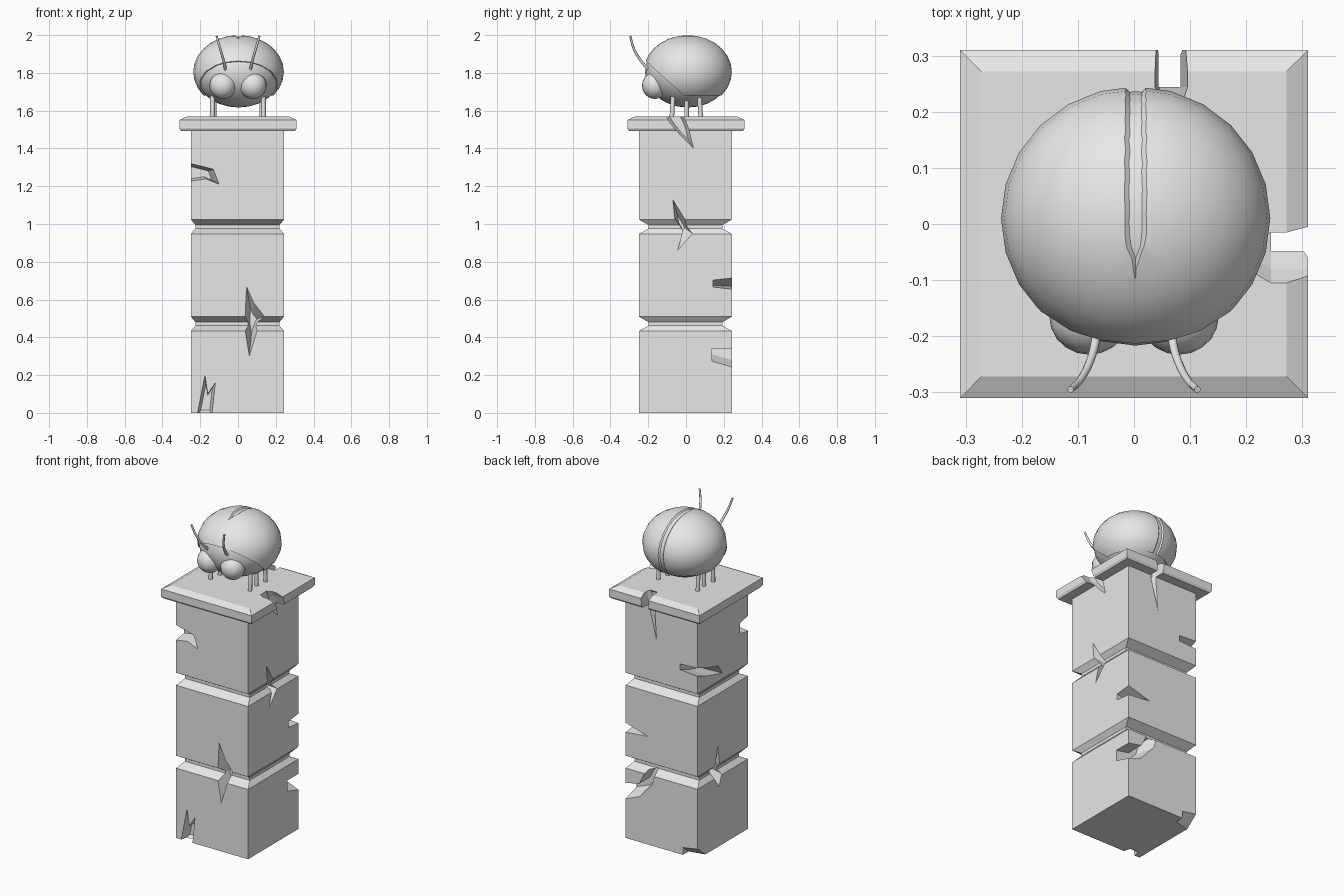
import bpy, bmesh
from math import sin, cos, pi, radians
from mathutils import Vector, Matrix

default = bpy.data.objects.get("Cube")
if default:
    bpy.data.objects.remove(default, do_unlink=True)

# One plain stone grey for everything
grey = bpy.data.materials.new("stone_grey")
grey.use_nodes = True
grey.diffuse_color = (0.8, 0.8, 0.8, 1)
grey.node_tree.nodes["Principled BSDF"].inputs["Base Color"].default_value = (0.8, 0.8, 0.8, 1)


def activate(obj):
    bpy.ops.object.select_all(action='DESELECT')
    obj.select_set(True)
    bpy.context.view_layer.objects.active = obj


def make_object(name, bm, smooth=None):
    bmesh.ops.recalc_face_normals(bm, faces=bm.faces[:])
    mesh = bpy.data.meshes.new(name)
    bm.to_mesh(mesh)
    bm.free()
    mesh.materials.append(grey)
    obj = bpy.data.objects.new(name, mesh)
    bpy.context.collection.objects.link(obj)
    if smooth:
        activate(obj)
        bpy.ops.object.shade_smooth_by_angle(angle=radians(smooth))
    return obj


def loft(bm, rings):
    """Skin a list of equal-length point rings and cap both ends."""
    loops = [[bm.verts.new(p) for p in ring] for ring in rings]
    for a, b in zip(loops, loops[1:]):
        for i in range(len(a)):
            j = (i + 1) % len(a)
            bm.faces.new((a[i], a[j], b[j], b[i]))
    bm.faces.new(loops[0][::-1])
    bm.faces.new(loops[-1])


def square_ring(z, hx, hy, c):
    return [(c - hx, c - hy, z), (c + hx, c - hy, z), (c + hx, c + hy, z), (c - hx, c + hy, z)]


def subtract(obj, cutter):
    cutter.hide_render = True
    activate(obj)
    mod = obj.modifiers.new("cut", 'BOOLEAN')
    mod.operation = 'DIFFERENCE'
    mod.solver = 'EXACT'
    mod.object = cutter
    bpy.ops.object.modifier_apply(modifier=mod.name)


# Square column with two grooves
HALF = 0.247
profile = [(0, HALF, HALF)]
for top in (0.51, 1.024):
    profile += [(top - 0.077, HALF, HALF), (top - 0.048, 0.222, 0.195),
                (top - 0.03, 0.222, 0.195), (top, HALF, HALF)]
profile.append((1.5, HALF, HALF))
bm = bmesh.new()
loft(bm, [square_ring(*p, -0.003) for p in profile])
column = make_object("column", bm)

# Chamfered cap slab
bm = bmesh.new()
loft(bm, [square_ring(z, h, h, 0) for z, h in
          ((1.492, 0.302), (1.505, 0.31), (1.55, 0.31), (1.57, 0.272))])
cap = make_object("cap", bm)

# Chipped cracks: wedges narrowing into each face
FACES = {
    "front": lambda u, v, d: (u, d - 0.25, v),
    "back": lambda u, v, d: (u, 0.244 - d, v),
    "right": lambda u, v, d: (0.244 - d, u, v),
    "left": lambda u, v, d: (d - 0.25, u, v),
}


def crack(bm, face, points, depth, outside=0.012, shrink=0.35):
    cu = sum(p[0] for p in points) / len(points)
    cv = sum(p[1] for p in points) / len(points)
    put = FACES[face]
    loft(bm, [[put(u, v, -outside) for u, v in points],
              [put(u, v, 0) for u, v in points],
              [put(cu + (u - cu) * shrink, cv + (v - cv) * shrink, depth) for u, v in points]])


bm = bmesh.new()
crack(bm, "front", [(-.29, 1.33), (-.21, 1.31), (-.13, 1.29), (-.1, 1.21), (-.17, 1.24), (-.29, 1.22)], .08, shrink=.6)
crack(bm, "front", [(.045, .67), (.085, .58), (.14, .51), (.1, .43), (.06, .3), (.035, .45)], .08)
crack(bm, "front", [(-.22, -.03), (-.175, .2), (-.16, .1), (-.12, .16), (-.14, -.03)], .06, shrink=.6)
crack(bm, "right", [(-.07, 1.13), (-.015, 1.04), (.035, .95), (-.045, .86), (-.015, .96), (-.06, 1.03)], .08)
crack(bm, "right", [(-.13, 1.61), (-.03, 1.6), (0, 1.54), (.015, 1.5), (.04, 1.4), (-.03, 1.47), (-.08, 1.53)],
      .03, outside=.08, shrink=.6)
crack(bm, "back", [(.035, 1.6), (.1, 1.6), (.085, 1.5), (.03, 1.28), (.045, 1.48)], .03, outside=.08, shrink=.6)
crack(bm, "back", [(.3, .73), (.3, .65), (.09, .67)], .1, shrink=.6)
crack(bm, "back", [(.3, .22), (.15, .28), (.06, .38), (.03, .49), (.1, .46), (.15, .36), (.3, .33)], .11, shrink=.6)
crack(bm, "left", [(0, 1.06), (.04, 1.12), (.15, 1.15), (.29, 1.2), (.29, 1.15), (.15, 1.1)], .12, shrink=.7)
crack(bm, "left", [(.045, .63), (.07, .52), (.115, .49), (.035, .37), (.005, .44), (.03, .52)], .08)
crack(bm, "left", [(.13, -.03), (.29, .1), (.29, -.03)], .1, shrink=.6)
chips = make_object("crack_cutter", bm)
for part in (column, cap):
    subtract(part, chips)
bpy.data.objects.remove(chips, do_unlink=True)

# Beetle body, shell and eyes are squashed balls
CENTRE = Vector((0.003, 0.01, 1.805))
SIZE = Vector((0.24, 0.235, 0.195))


def ball(centre, size, segments, rings):
    bm = bmesh.new()
    bmesh.ops.create_uvsphere(bm, u_segments=segments, v_segments=rings, radius=1,
                              matrix=Matrix.LocRotScale(centre, None, size))
    return bm


make_object("beetle_body", ball(CENTRE, SIZE * 0.965, 24, 14), 40)

# Shell: trimmed by a sloping front edge and a level lower edge
bm = ball(CENTRE, SIZE, 24, 14)
for point, normal in (((0, -0.21, 1.86), (0, 0.9, 1)), ((0, 0, 1.68), (0, 0, 1))):
    bmesh.ops.bisect_plane(bm, geom=bm.verts[:] + bm.edges[:] + bm.faces[:], plane_co=point,
                           plane_no=Vector(normal).normalized(), clear_inner=True)
shell = make_object("beetle_shell", bm)
activate(shell)
solid = shell.modifiers.new("thickness", 'SOLIDIFY')
solid.thickness = 0.035
solid.offset = -1
bpy.ops.object.modifier_apply(modifier=solid.name)

# V groove between the wing covers
rings = []
for step in range(18):
    t = radians(-28 + 10 * step)
    open_ = min(1, 0.02 + step / 2)
    deep = 1 - 0.085 * open_
    ring = []
    for side, scale in ((-1, 1.05), (1, 1.05), (0, deep)):
        ring.append(CENTRE + Vector((side * 0.033 * open_, SIZE.y * scale * sin(t), SIZE.z * scale * cos(t))))
    rings.append(ring)
bm = bmesh.new()
loft(bm, rings)
groove = make_object("groove_cutter", bm)
subtract(shell, groove)
bpy.data.objects.remove(groove, do_unlink=True)
activate(shell)
bpy.ops.object.shade_smooth_by_angle(angle=radians(30))


def tube(name, points, radius, tip=1.0):
    curve = bpy.data.curves.new(name, 'CURVE')
    curve.dimensions = '3D'
    curve.bevel_depth = radius
    curve.bevel_resolution = 2
    curve.resolution_u = 5
    curve.use_fill_caps = True
    spline = curve.splines.new('BEZIER')
    spline.bezier_points.add(len(points) - 1)
    for i, (bp, co) in enumerate(zip(spline.bezier_points, points)):
        bp.co = co
        bp.handle_left_type = bp.handle_right_type = 'AUTO'
        bp.radius = 1 + (tip - 1) * i / (len(points) - 1)
    curve.materials.append(grey)
    obj = bpy.data.objects.new(name, curve)
    bpy.context.collection.objects.link(obj)


# Paired eyes, antennae and three legs a side
for side, label in ((1, "left"), (-1, "right")):
    make_object(label + "_eye", ball(Vector((side * 0.08, -0.165, 1.733)), Vector((0.071, 0.068, 0.071)), 20, 12), 40)
    tube(label + "_antenna", [(side * 0.065, -0.19, 1.81), (side * 0.075, -0.235, 1.86),
                              (side * 0.095, -0.277, 1.93), (side * 0.113, -0.295, 1.995)], 0.008, 0.75)
    for place, y in (("front", -0.075), ("middle", 0.003), ("rear", 0.078)):
        x = 0.125 if place == "middle" else 0.135
        tube(f"{label}_{place}_leg", [(side * x, y * 0.9, 1.69), (side * x, y, 1.565)], 0.012)
